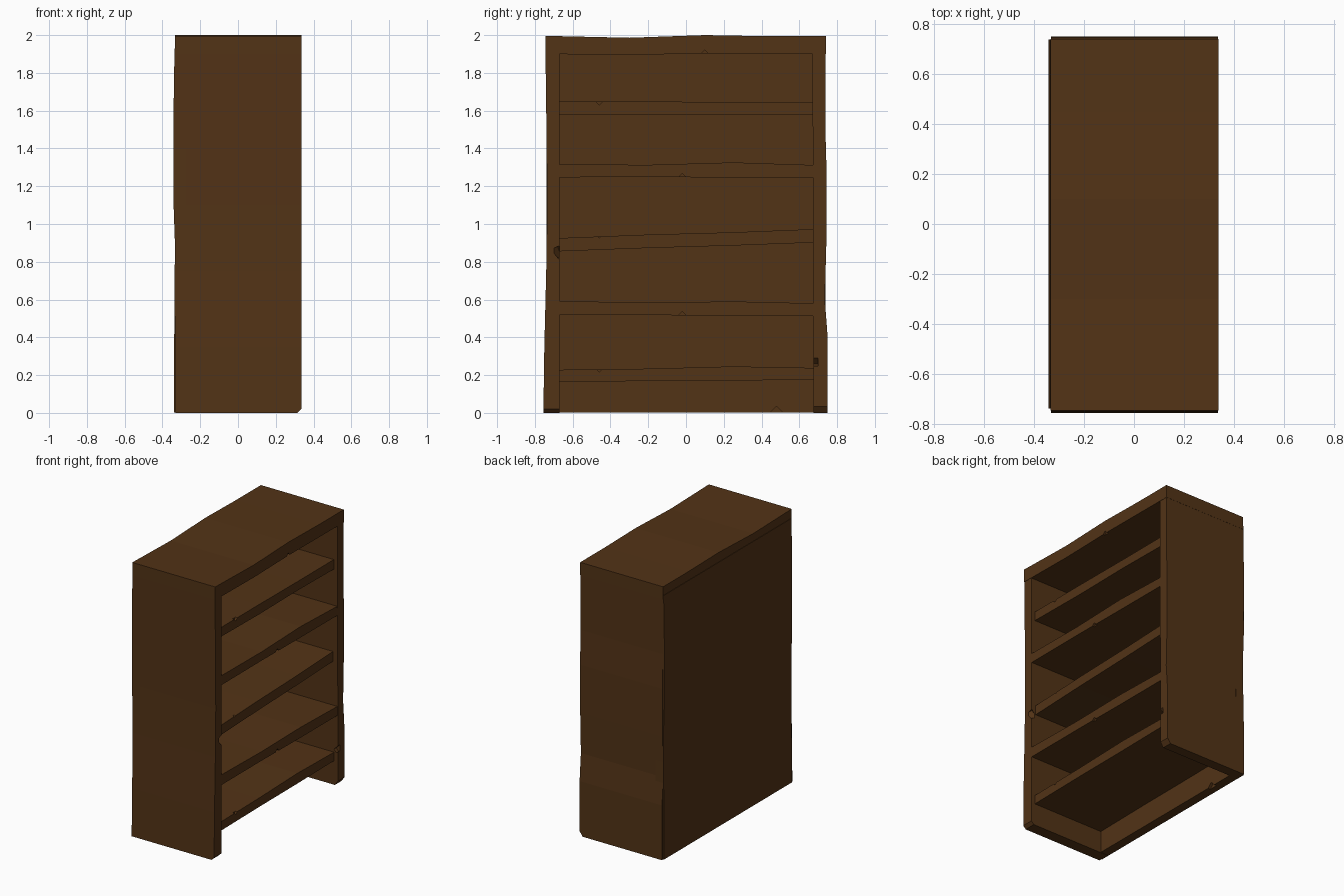
import bpy, bmesh
from math import radians
from mathutils import Matrix, Euler

if "Cube" in bpy.data.objects:
    bpy.data.objects.remove(bpy.data.objects["Cube"])

wood = bpy.data.materials.new("dark_wood")
wood.diffuse_color = (0.085, 0.033, 0.008, 1)
wood.use_nodes = True
wood.node_tree.nodes["Principled BSDF"].inputs["Base Color"].default_value = wood.diffuse_color


def make_object(name, bm):
    bmesh.ops.recalc_face_normals(bm, faces=bm.faces)
    me = bpy.data.meshes.new(name)
    bm.to_mesh(me)
    bm.free()
    ob = bpy.data.objects.new(name, me)
    bpy.context.collection.objects.link(ob)
    me.materials.append(wood)
    return ob


def slab(name, profile, lo, hi, axis="x"):
    """Extrude a closed outline: (y, z) along x, or (x, z) along y."""
    bm = bmesh.new()
    pt = lambda a, b, t: (t, a, b) if axis == "x" else (a, t, b)
    rings = [[bm.verts.new(pt(a, b, t)) for a, b in profile] for t in (lo, hi)]
    bm.faces.new(rings[0])
    bm.faces.new(rings[1])
    n = len(profile)
    for i in range(n):
        j = (i + 1) % n
        bm.faces.new((rings[0][i], rings[0][j], rings[1][j], rings[1][i]))
    return make_object(name, bm)


def chip(ob, loc, size, rot):
    """Cut a small splinter out of an edge with a tilted box."""
    bm = bmesh.new()
    m = Euler([radians(r) for r in rot]).to_matrix().to_4x4()
    bmesh.ops.create_cube(bm, size=1, matrix=Matrix.Translation(loc) @ m @ Matrix.Diagonal((*size, 1)))
    cutter = make_object("cutter", bm)
    cutter.hide_render = True
    mod = ob.modifiers.new("chip", "BOOLEAN")
    mod.operation, mod.object, mod.solver = "DIFFERENCE", cutter, "EXACT"
    bpy.context.view_layer.objects.active = ob
    bpy.ops.object.modifier_apply(modifier="chip")
    bpy.data.objects.remove(cutter)


# Top board
top = slab("top_board", [(-0.745, 1.9), (-0.3, 1.895), (0.1, 1.903), (0.74, 1.9), (0.74, 1.994),
                         (0.45, 1.994), (0.1, 2.0), (-0.3, 1.986), (-0.745, 1.996)], -0.333, 0.337)
chip(top, (0.337, 0.1, 1.9), (0.03, 0.03, 0.03), (45, 0, 0))

# Side boards with worn outer faces
left = slab("left_side", [(-0.67, 0), (-0.67, 1.91), (-0.744, 1.91), (-0.74, 1.6), (-0.735, 1.1),
                          (-0.74, 0.75), (-0.75, 0.35), (-0.755, 0)], -0.331, 0.335)
right = slab("right_side", [(0.675, 0), (0.67, 1.91), (0.739, 1.91), (0.738, 1.5), (0.745, 1.25),
                            (0.743, 0.9), (0.735, 0.6), (0.75, 0.4), (0.75, 0)], -0.331, 0.335)
chip(left, (0.335, -0.67, 0.85), (0.04, 0.04, 0.06), (30, 0, 45))
chip(left, (0.335, -0.71, 0), (0.03, 0.2, 0.03), (0, 45, 0))
chip(right, (0.335, 0.685, 0.27), (0.03, 0.03, 0.06), (0, 45, 0))
chip(right, (0.335, 0.71, 0), (0.04, 0.2, 0.07), (0, 35, 0))

# Back board
back = slab("back_board", [(-0.272, 0.003), (-0.272, 1.93), (-0.336, 1.93), (-0.342, 1.55), (-0.341, 1.1),
                           (-0.334, 0.9), (-0.337, 0.5), (-0.34, 0.003)], -0.738, 0.738, "y")
chip(back, (-0.272, 0.48, 0), (0.04, 0.05, 0.05), (45, 0, 0))

# Shelves: front edge x, top heights, bottom heights, chip y, chip on top edge
ys = (-0.68, -0.2, 0.25, 0.68)
shelves = [
    (0.305, (0.228, 0.234, 0.246, 0.238), (0.163, 0.169, 0.171, 0.176), -0.46, True),
    (0.332, (0.592, 0.584, 0.59, 0.58), (0.517, 0.518, 0.514, 0.514), -0.02, False),
    (0.298, (0.925, 0.944, 0.956, 0.973), (0.855, 0.873, 0.886, 0.902), -0.46, True),
    (0.332, (1.316, 1.313, 1.326, 1.312), (1.247, 1.249, 1.246, 1.245), -0.02, False),
    (0.305, (1.648, 1.648, 1.646, 1.647), (1.581, 1.576, 1.581, 1.576), -0.46, True),
]
for i, (front, tops, bottoms, cy, on_top) in enumerate(shelves):
    outline = list(zip(ys, bottoms)) + list(zip(ys, tops))[::-1]
    shelf = slab(f"shelf_{i + 1}", outline, -0.28, front)
    cz = (tops if on_top else bottoms)[1]
    chip(shelf, (front, cy, cz), (0.03, 0.025, 0.025), (45, 0, 0))
